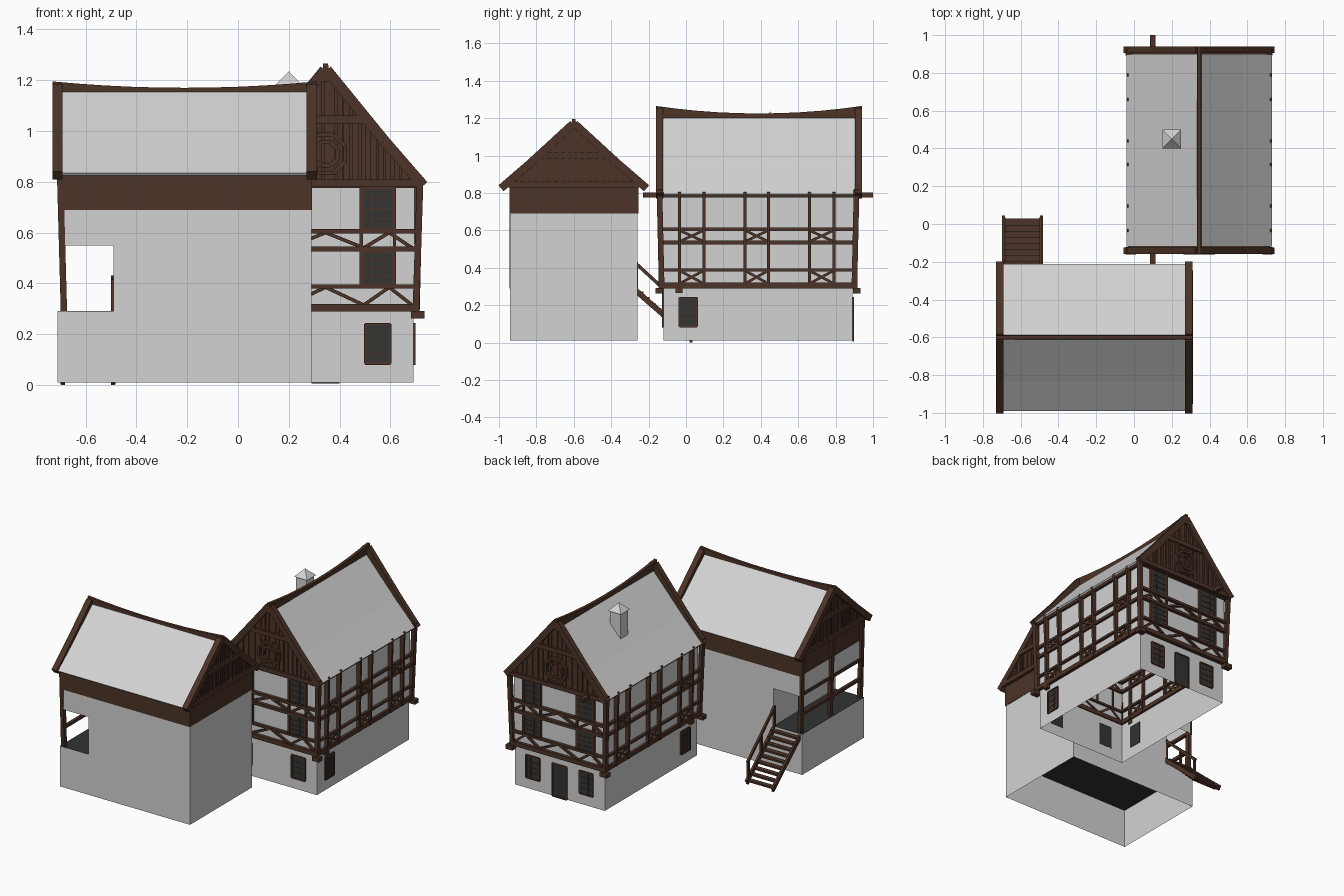
import bpy, math, random
from mathutils import Vector as V

if "Cube" in bpy.data.objects:
    bpy.data.objects.remove(bpy.data.objects["Cube"])
random.seed(4)

def material(name, rgb):
    m = bpy.data.materials.new(name)
    m.diffuse_color = (*rgb, 1)
    m.use_nodes = True
    m.node_tree.nodes["Principled BSDF"].inputs["Base Color"].default_value = m.diffuse_color
    return m

PLASTER = material("pale plaster", (0.65, 0.65, 0.65))
WOOD = material("dark brown timber", (0.072, 0.033, 0.020))
DARK = material("dark glass", (0.032, 0.034, 0.033))

class Part:
    """Collects simple shapes into one named object."""
    def __init__(self, name, mat):
        self.name, self.mat, self.v, self.f = name, mat, [], []

    def mesh(self, verts, faces):
        n = len(self.v)
        self.v += [tuple(p) for p in verts]
        self.f += [[i + n for i in f] for f in faces]

    def box(self, x0, x1, y0, y1, z0, z1, closed=True):
        vs = [(x, y, z) for z in (z0, z1) for x, y in ((x0, y0), (x1, y0), (x1, y1), (x0, y1))]
        fs = [(i, (i + 1) % 4, (i + 1) % 4 + 4, i + 4) for i in range(4)]
        self.mesh(vs, fs + ([(3, 2, 1, 0), (4, 5, 6, 7)] if closed else []))

    def beam(self, a, b, side, w, h):
        # bar from a to b, w wide along 'side', h across it
        a, b = V(a), V(b)
        s = V(side)
        t = s.cross(b - a).normalized() * h / 2
        s = s * w / 2
        vs = [p + i * s + j * t for p in (a, b) for i, j in ((-1, -1), (1, -1), (1, 1), (-1, 1))]
        self.mesh(vs, [(0, 3, 2, 1), (4, 5, 6, 7)] + [(i, (i + 1) % 4, (i + 1) % 4 + 4, i + 4) for i in range(4)])

    def done(self):
        me = bpy.data.meshes.new(self.name)
        me.from_pydata(self.v, [], self.f)
        me.materials.append(self.mat)
        o = bpy.data.objects.new(self.name, me)
        bpy.context.collection.objects.link(o)
        return o

def roof(name, pos, along, axis_mid, half, z0, zr, peak, sag, ends, verge_w):
    """Gable roof; pos(l, c, z) maps length/cross to xyz."""
    prof = [(1, 0), (0.6, 0.385), (0, 1)]          # slightly kicked eave
    pan = Part(name + "_roof_panels", PLASTER)
    for s in (-1, 1):
        vs = [pos(l, axis_mid + s * half * c, z0 + (zr - z0) * h) for c, h in prof for l in along]
        pan.mesh(vs, [(0, 1, 3, 2), (2, 3, 5, 4)])
    o = pan.done()
    m = o.modifiers.new("thickness", 'SOLIDIFY')
    m.thickness, m.offset = 0.012, 0
    # sagging ridge cap
    cap = Part(name + "_ridge_beam", WOOD)
    n, (l0, l1) = 10, ends
    rows = []
    for i in range(n + 1):
        t = i / n
        top = peak - sag * (1 - (2 * t - 1) ** 2)
        rows += [pos(l0 + (l1 - l0) * t, axis_mid + c, z)
                 for c, z in ((-.012, zr - .01), (.012, zr - .01), (.01, top), (-.01, top))]
    fs = [(4*i + k, 4*i + (k+1) % 4, 4*i + 4 + (k+1) % 4, 4*i + 4 + k) for i in range(n) for k in range(4)]
    cap.mesh(rows, fs + [(3, 2, 1, 0), (4*n, 4*n+1, 4*n+2, 4*n+3)])
    cap.done()
    # verge boards at both ends
    ver = Part(name + "_verge_boards", WOOD)
    for l, d in ((ends[0], 1), (ends[1], -1)):
        lc = l + d * verge_w / 2
        side = V(pos(1, 0, 0)) - V(pos(0, 0, 0))
        for s in (-1, 1):
            pts = [pos(lc, axis_mid + s * (half * c + .004), z0 - .005 + (peak - .02 - z0) * h) for c, h in prof]
            for a, b in zip(pts, pts[1:]):
                ver.beam(a, b, side, verge_w, .042)
    ver.done()

def gable(name, pos, l, out, mid, half, z0, zr, rail_zs, ring=False):
    """Boarded gable triangle with battens, rails and optional round ornament."""
    g = Part(name, WOOD)
    tri = [pos(l + o, c, z) for o in (0, -out * .012) for c, z in ((mid-half, z0), (mid+half, z0), (mid, zr))]
    g.mesh(tri, [(0, 1, 2), (5, 4, 3), (0, 3, 4, 1), (1, 4, 5, 2), (2, 5, 3, 0)])
    side = V(pos(1, 0, 0)) - V(pos(0, 0, 0))
    c = -half + .03
    while c < half - .02:
        h = (zr - z0) * (1 - abs(c) / half) - .005
        g.beam(pos(l, mid + c, z0), pos(l, mid + c, z0 + h), side, .014, random.uniform(.008, .02))
        c += random.uniform(.028, .05)
    for z in rail_zs:
        w = half * (1 - (z - z0) / (zr - z0))
        g.beam(pos(l, mid - w, z), pos(l, mid + w, z), side, .03, .03)
    if ring:
        for r in (.082, .05):
            p = [pos(l + out * .006, mid + r * math.cos(k * math.pi / 4 + .39), z0 + .13 + r * math.sin(k * math.pi / 4 + .39))
                 for k in range(8)]
            for k in range(8):
                g.beam(p[k], p[(k + 1) % 8], side, .03, .016)
    g.done()

along_x = lambda l, c, z: (l, c, z)
along_y = lambda l, c, z: (c, l, z)

# ---------------- long house with porch ----------------
p = Part("long_house_walls", PLASTER)
p.box(-.71, .29, -.94, -.26, .01, .29, False)
p.box(-.49, .29, -.94, -.26, .29, .69, False)
p.box(-.69, -.49, -.94, -.26, .55, .69, False)
p.done()
p = Part("long_house_floor", DARK)
p.box(-.709, .289, -.939, -.261, .28, .291)
p.done()
p = Part("long_house_eave_band", WOOD)
p.box(-.695, .292, -.945, -.255, .69, .84, False)
p.done()
roof("long_house", along_x, (-.70, .29), -.6, .385, .83, 1.155, 1.195, .025, (-.73, .31), .04)
for nm, l, o in (("left", -.705, -1), ("right", .298, 1)):
    gable("long_house_gable_" + nm, along_x, l, o, -.6, .37, .83, 1.165, (.845, 1.0))

# porch posts and rail
p = Part("porch_posts", WOOD)
for y in (-.93, -.6, -.275):
    p.beam((-.685, y, .29), (-.70, y, .83), (0, 1, 0), .03, .025)
for z in (.42, .555):
    p.beam((-.69, -.94, z), (-.69, -.26, z), (1, 0, 0), .02, .02)
p.done()

# stairs
p = Part("stairs", WOOD)
for i in range(9):
    y, z = -.245 + i * .032, .268 - i * .031
    p.box(-.685, -.49, y - .017, y + .017, z - .006, z + .006)
for x in (-.69, -.49):
    p.beam((x, -.265, .275), (x, .035, .014), (1, 0, 0), .016, .03)
p.beam((-.493, -.27, .425), (-.493, .03, .15), (1, 0, 0), .014, .018)
for y, z in ((-.265, .28), (-.12, .14), (.02, .01)):
    p.box(-.5, -.486, y - .008, y + .008, z, z + .15)
p.box(-.695, -.68, .02, .035, 0, .03)
p.box(-.50, -.485, .02, .035, 0, .03)
p.done()

# ---------------- timber-framed house ----------------
p = Part("tall_house_walls", PLASTER)
p.box(0, .69, -.12, .89, .01, .29, False)
p.box(-.005, .695, -.125, .895, .29, .80, False)
p.done()

f = Part("tall_house_timber_frame", WOOD)
RAILS = ((.305, .03), (.388, .015), (.535, .02), (.605, .018), (.79, .03))
X0, X1, Y0, Y1 = -.005, .695, -.13, .90
for z, h in RAILS:
    for y in (Y0, Y1):
        f.beam((X0 - .015, y, z), (X1 + .015, y, z), (0, 1, 0), .035, h)
    for x in (X0, X1):
        f.beam((x, Y0, z), (x, Y1, z), (1, 0, 0), .035, h)
# leaning corner posts on corbels
for x, dx in ((X0, -1), (X1, 1)):
    for y, dy in ((Y0, -1), (Y1, 1)):
        f.beam((x + dx * .005, y, .29), (x + dx * .022, y + dy * .012, .82), (0, 1, 0), .03, .026)
        f.box(x + dx * .012 - .027, x + dx * .012 + .027, y - .02 + dy * .012, y + .02 + dy * .012, .262, .292)
    # long sides: posts in pairs, crossed braces between them
    for a, b in ((-.035, .095), (.315, .44), (.66, .79)):
        for y in (a, b):
            f.beam((x, y, .29), (x + dx * .012, y, .805), (0, 1, 0), .016, .04)
        for z0, z1 in ((.315, .385), (.54, .60)):
            f.beam((x + dx * .003, a, z0), (x + dx * .003, b, z1), (1, 0, 0), .022, .014)
            f.beam((x + dx * .003, a, z1), (x + dx * .003, b, z0), (1, 0, 0), .022, .014)
    f.box(x + dx * .005 - .015, x + dx * .005 + .015, -.055, -.02, .265, .29)
# short sides: braces mirrored about the centre, window posts
for y in (Y0, Y1):
    for s in (-1, 1):
        for z0, z1 in ((.315, .385), (.54, .60)):
            for a, b in ((0, .15), (.15, 0), (.15, .25), (.34, .25)):
                za, zb = (z1, z0) if a == 0 else (z0, z1)
                f.beam((.345 + s * a, y, za), (.345 + s * b, y, zb), (0, 1, 0), .022, .014)
        for a in (.14, .27):
            f.beam((.345 + s * a, y, .39), (.345 + s * a, y, .79), (0, 1, 0), .025, .012)
f.beam((.1, -.23, .79), (.1, 1.0, .79), (1, 0, 0), .028, .026)
f.done()

roof("tall_house", along_y, (-.12, .90), .345, .38, .79, 1.205, 1.265, .04, (-.16, .94), .036)
for nm, l, o in (("front", -.14, -1), ("back", .92, 1)):
    gable("tall_house_gable_" + nm, along_y, l, o, .345, .375, .78, 1.235, (.795, 1.045), True)

# chimney
p = Part("chimney", PLASTER)
p.box(.16, .24, .41, .49, .98, 1.185)
p.mesh([(.15, .40, 1.183), (.25, .40, 1.183), (.25, .50, 1.183), (.15, .50, 1.183), (.2, .45, 1.235)],
       [(3, 2, 1, 0), (0, 1, 4), (1, 2, 4), (2, 3, 4), (3, 0, 4)])
p.done()

# windows and door: thin dark plates with timber bars
glass, bars = Part("window_glass", DARK), Part("window_bars", WOOD)

def opening(pos, l, out, c, w, z0, z1, cols=3, rows=4):
    side = V(pos(1, 0, 0)) - V(pos(0, 0, 0))
    zc = (z0 + z1) / 2
    glass.beam(pos(l, c, z0), pos(l, c, z1), side, .008, w)
    for i in range(cols + 1):
        x = c - w / 2 + w * i / cols
        t = .01 if i in (0, cols) else .004
        bars.beam(pos(l + out * .003, x, z0), pos(l + out * .003, x, z1), side, .008, t)
    for j in range(rows + 1):
        z = z0 + (z1 - z0) * j / rows
        t = .01 if j in (0, rows) else .004
        bars.beam(pos(l + out * .003, c - w / 2, z), pos(l + out * .003, c + w / 2, z), side, .008, t)

for base, upper, o in ((-.122, -.135, -1), (.892, .905, 1)):
    for c in (.14, .55):
        opening(along_y, base, o, c, .10, .085, .24)
        opening(along_y, upper, o, c, .12, .395, .525)
        opening(along_y, upper, o, c, .12, .615, .775)
for l, o in ((-.002, -1), (.692, 1)):
    opening(along_x, l, o, .012, .095, .085, .24)
opening(along_y, .892, 1, .345, .11, .012, .235, 1, 1)
glass.done()
bars.done()
